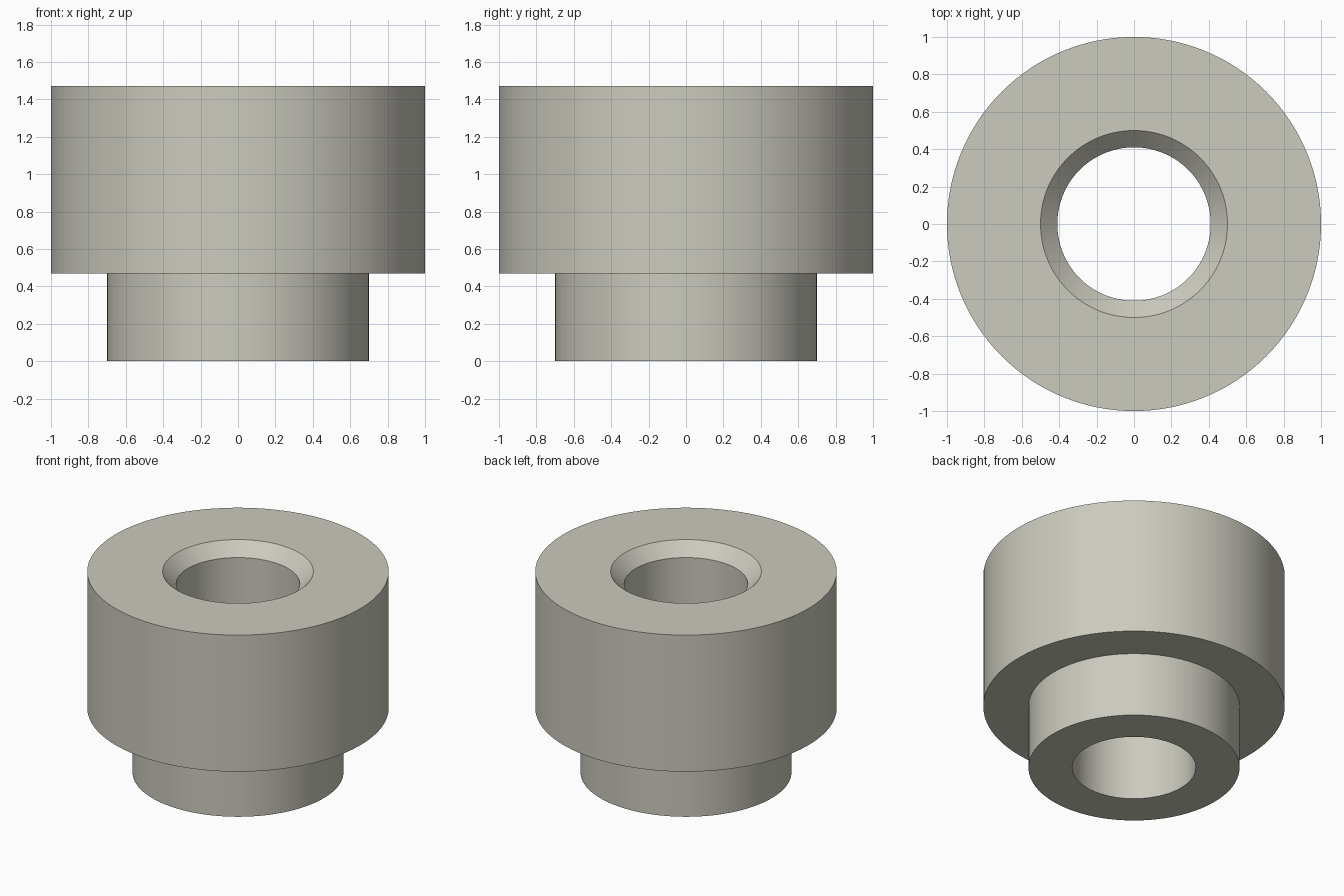
import bpy, bmesh, math

cube = bpy.data.objects.get("Cube")
if cube:
    bpy.data.objects.remove(cube, do_unlink=True)

# Warm grey finish
grey = bpy.data.materials.new("warm_grey")
grey.use_nodes = True
colour = (0.60, 0.595, 0.52, 1.0)
grey.diffuse_color = colour
grey.node_tree.nodes["Principled BSDF"].inputs["Base Color"].default_value = colour

SEGMENTS = 128


def lathe(name, profile):
    """Revolve a closed (radius, height) profile around z."""
    bm = bmesh.new()
    rings = []
    for r, z in profile:
        rings.append([bm.verts.new((r * math.cos(a), r * math.sin(a), z))
                      for a in (2 * math.pi * i / SEGMENTS for i in range(SEGMENTS))])
    for k, ring in enumerate(rings):
        nxt = rings[(k + 1) % len(rings)]
        for i in range(SEGMENTS):
            j = (i + 1) % SEGMENTS
            bm.faces.new((ring[i], ring[j], nxt[j], nxt[i]))
    bmesh.ops.recalc_face_normals(bm, faces=bm.faces)
    mesh = bpy.data.meshes.new(name)
    bm.to_mesh(mesh)
    bm.free()
    mesh.materials.append(grey)
    obj = bpy.data.objects.new(name, mesh)
    bpy.context.collection.objects.link(obj)
    bpy.ops.object.select_all(action='DESELECT')
    obj.select_set(True)
    bpy.context.view_layer.objects.active = obj
    bpy.ops.object.shade_smooth_by_angle(angle=math.radians(30))
    return obj


# Stepped bushing: narrow spigot, wide collar, chamfered through bore
lathe("stepped_bushing", [
    (0.41, 0.0), (0.70, 0.0),      # spigot base
    (0.70, 0.47), (1.0, 0.47),     # shoulder
    (1.0, 1.47), (0.50, 1.47),     # collar top
    (0.41, 1.38),                  # bore chamfer
])
